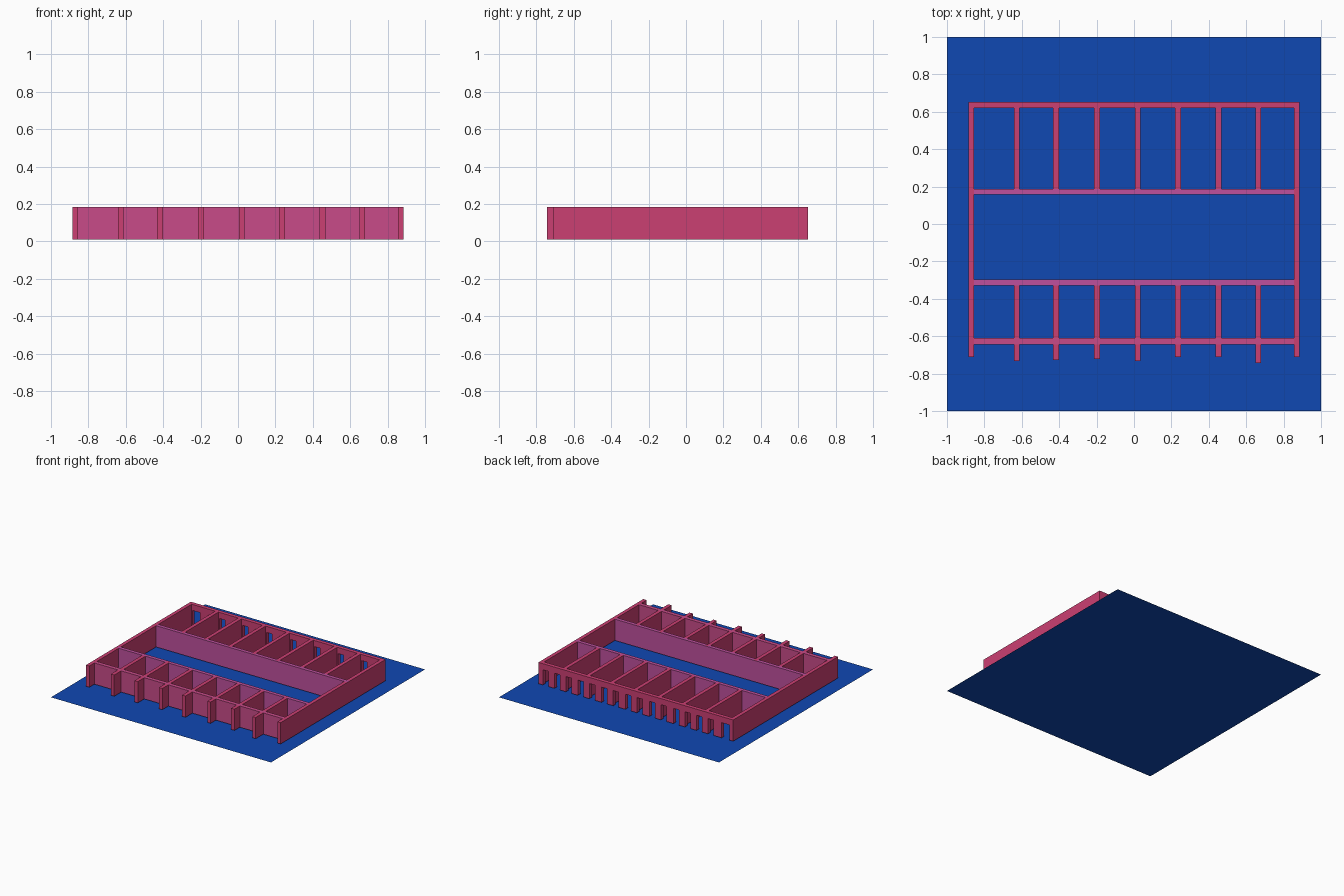
import bpy, bmesh

if "Cube" in bpy.data.objects:
    bpy.data.objects.remove(bpy.data.objects["Cube"])

Z0, Z1, DOOR_TOP = 0.01, 0.185, 0.135
T = 0.03  # wall thickness


def material(name, rgb):
    m = bpy.data.materials.new(name)
    m.diffuse_color = (*rgb, 1)
    m.use_nodes = True
    m.node_tree.nodes["Principled BSDF"].inputs["Base Color"].default_value = m.diffuse_color
    return m


red = material("wall_red", (0.60, 0.05, 0.17))
pink = material("wall_pink", (0.58, 0.07, 0.25))
purple = material("wall_purple", (0.52, 0.08, 0.34))
blue = material("ground_blue", (0.005, 0.065, 0.45))


def finish(name, bm, mat):
    bmesh.ops.recalc_face_normals(bm, faces=bm.faces)
    me = bpy.data.meshes.new(name)
    bm.to_mesh(me)
    bm.free()
    me.materials.append(mat)
    ob = bpy.data.objects.new(name, me)
    bpy.context.collection.objects.link(ob)
    return ob


def wall(name, x0, x1, y0, y1, mat):
    bm = bmesh.new()
    bmesh.ops.create_cube(bm, size=1)
    for v in bm.verts:
        v.co.x = x1 if v.co.x > 0 else x0
        v.co.y = y1 if v.co.y > 0 else y0
        v.co.z = Z1 if v.co.z > 0 else Z0
    return finish(name, bm, mat)


# Ground sheet
bm = bmesh.new()
bmesh.ops.create_grid(bm, x_segments=1, y_segments=1, size=1)
finish("ground_sheet", bm, blue)

# Side walls
wall("left_wall", -0.885, -0.855, -0.71, 0.62, red)
wall("right_wall", 0.855, 0.885, -0.71, 0.62, red)

# Long walls: two courtyard walls and the recessed front wall
wall("courtyard_back_wall", -0.87, 0.884, 0.158, 0.188, purple)
wall("courtyard_front_wall", -0.87, 0.884, -0.328, -0.298, purple)
wall("front_wall", -0.87, 0.884, -0.643, -0.61, pink)

# Room partitions; the front ones run past the front wall as fins
partitions = [-0.627, -0.417, -0.198, 0.02, 0.235, 0.452, 0.665]
fin_ends = [-0.733, -0.727, -0.721, -0.733, -0.712, -0.712, -0.742]
for i, (x, y) in enumerate(zip(partitions, fin_ends), 1):
    wall(f"back_partition_{i}", x - T / 2, x + T / 2, 0.17, 0.63, red)
    wall(f"front_partition_{i}", x - T / 2, x + T / 2, y, -0.30, red)

# Back wall: outline with a doorway either side of each partition
doors = [(-0.85, -0.78)]
for x in partitions:
    doors += [(x - 0.08, x - 0.03), (x + 0.025, x + 0.075)]
doors.append((0.795, 0.845))
outline = [(0.885, Z1), (-0.885, Z1), (-0.885, Z0)]
for a, b in doors:
    outline += [(a, Z0), (a, DOOR_TOP), (b, DOOR_TOP), (b, Z0)]
outline.append((0.885, Z0))
bm = bmesh.new()
face = bm.faces.new([bm.verts.new((x, 0.62, z)) for x, z in outline])
ext = bmesh.ops.extrude_face_region(bm, geom=[face], use_keep_orig=True)
bmesh.ops.translate(bm, vec=(0, 0.032, 0),
                    verts=[g for g in ext["geom"] if isinstance(g, bmesh.types.BMVert)])
finish("back_wall", bm, red)
